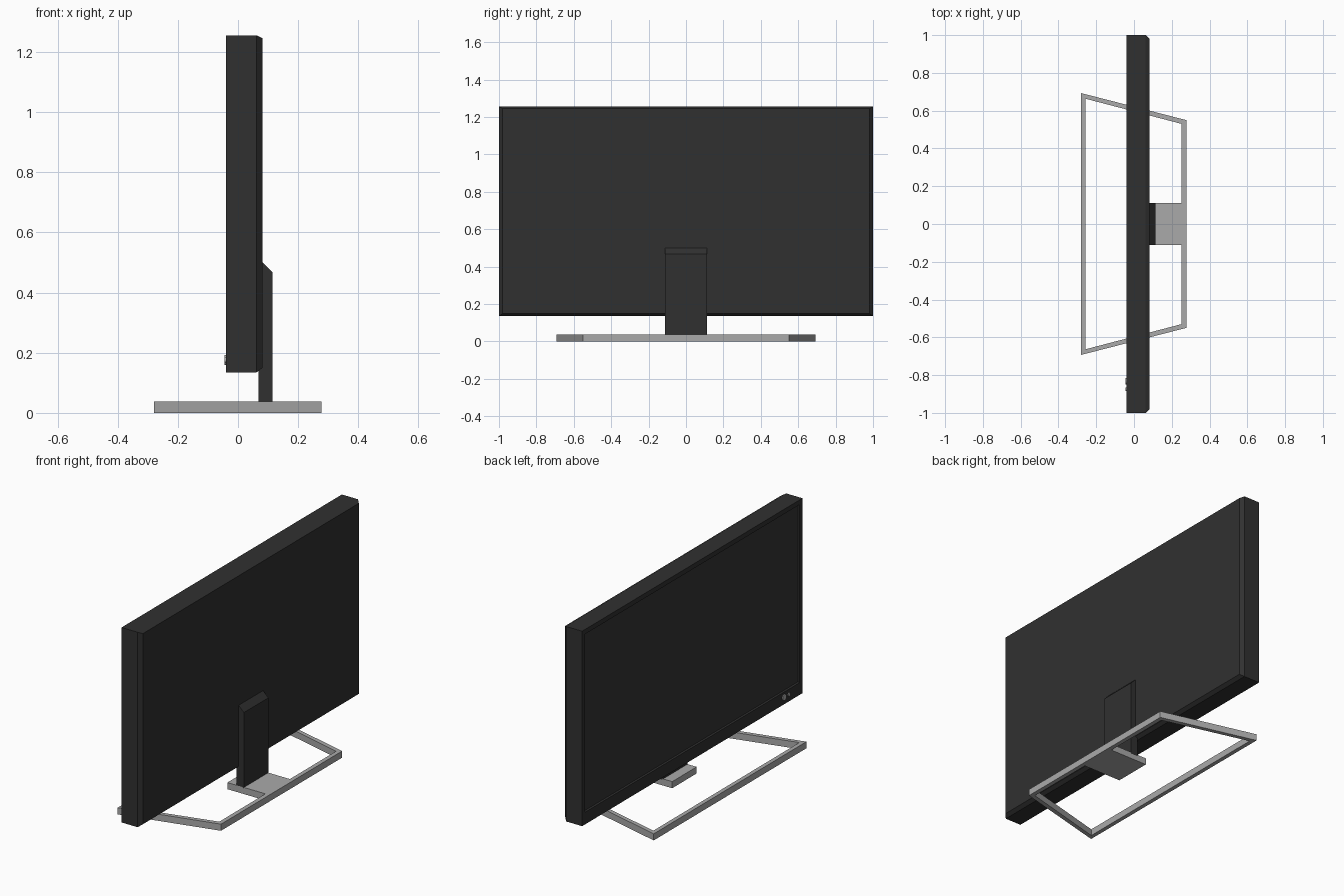
import bpy, bmesh, math

if "Cube" in bpy.data.objects:
    bpy.data.objects.remove(bpy.data.objects["Cube"])


def material(name, v):
    m = bpy.data.materials.new(name)
    m.diffuse_color = (v, v, v, 1)
    m.use_nodes = True
    m.node_tree.nodes["Principled BSDF"].inputs["Base Color"].default_value = m.diffuse_color
    return m


black = material("black_plastic", 0.03)
glass = material("screen_dark", 0.035)
silver = material("silver", 0.4)


def finish(name, bm, mat):
    bmesh.ops.recalc_face_normals(bm, faces=bm.faces)
    me = bpy.data.meshes.new(name)
    bm.to_mesh(me)
    bm.free()
    ob = bpy.data.objects.new(name, me)
    me.materials.append(mat)
    bpy.context.collection.objects.link(ob)
    return ob


def loft(name, loops, mat, caps=True, closed=False):
    """Skin a series of equal-length point loops."""
    bm = bmesh.new()
    rows = [[bm.verts.new(p) for p in loop] for loop in loops]
    pairs = list(zip(rows, rows[1:] + rows[:1])) if closed else list(zip(rows, rows[1:]))
    n = len(rows[0])
    for a, b in pairs:
        for i in range(n):
            j = (i + 1) % n
            bm.faces.new((a[i], a[j], b[j], b[i]))
    if caps and not closed:
        bm.faces.new(rows[0])
        bm.faces.new(rows[-1])
    return finish(name, bm, mat)


def rect(x, hy, z0, z1):
    return [(x, -hy, z0), (x, hy, z0), (x, hy, z1), (x, -hy, z1)]


def trapezoid(z, xf, yf, xb, yb):
    return [(xf, -yf, z), (xb, -yb, z), (xb, yb, z), (xf, yf, z)]


def extrude_y(name, profile, hy, mat):
    return loft(name, [[(x, y, z) for x, z in profile] for y in (-hy, hy)], mat)


# Housing: chamfered back, recessed front opening
loft("display_housing", [
    rect(0.082, 0.98, 0.15, 1.245),
    rect(0.062, 1.0, 0.135, 1.255),
    rect(-0.04, 1.0, 0.135, 1.255),
    rect(-0.04, 0.975, 0.205, 1.228),
    rect(-0.03, 0.97, 0.21, 1.223)], black)

# Screen panel
loft("screen", [rect(-0.032, 0.9705, 0.2095, 1.2235),
                rect(-0.028, 0.9705, 0.2095, 1.2235)], glass)

# Neck with sloped top
extrude_y("stand_neck", [(0.068, 0.03), (0.115, 0.03), (0.115, 0.468),
                         (0.08, 0.503), (0.068, 0.503)], 0.111, black)

# Base ring and mounting plate
top, low = 0.038, 0.0
outer = (-0.28, 0.693, 0.277, 0.55)
inner = (-0.256, 0.663, 0.252, 0.53)
loft("base_ring", [trapezoid(low, *outer), trapezoid(top, *outer),
                   trapezoid(top, *inner), trapezoid(low, *inner)], silver, closed=True)
extrude_y("base_plate", [(0.01, low), (0.253, low), (0.253, top), (0.01, top)], 0.111, silver)

# Front buttons
for name, y, r in (("power_button", -0.832, 0.017), ("menu_button", -0.875, 0.01)):
    loops = [[(x, y + r * math.cos(a), 0.176 + r * math.sin(a))
              for a in (math.tau * i / 20 for i in range(20))] for x in (-0.036, -0.045)]
    loft(name, loops, silver)
